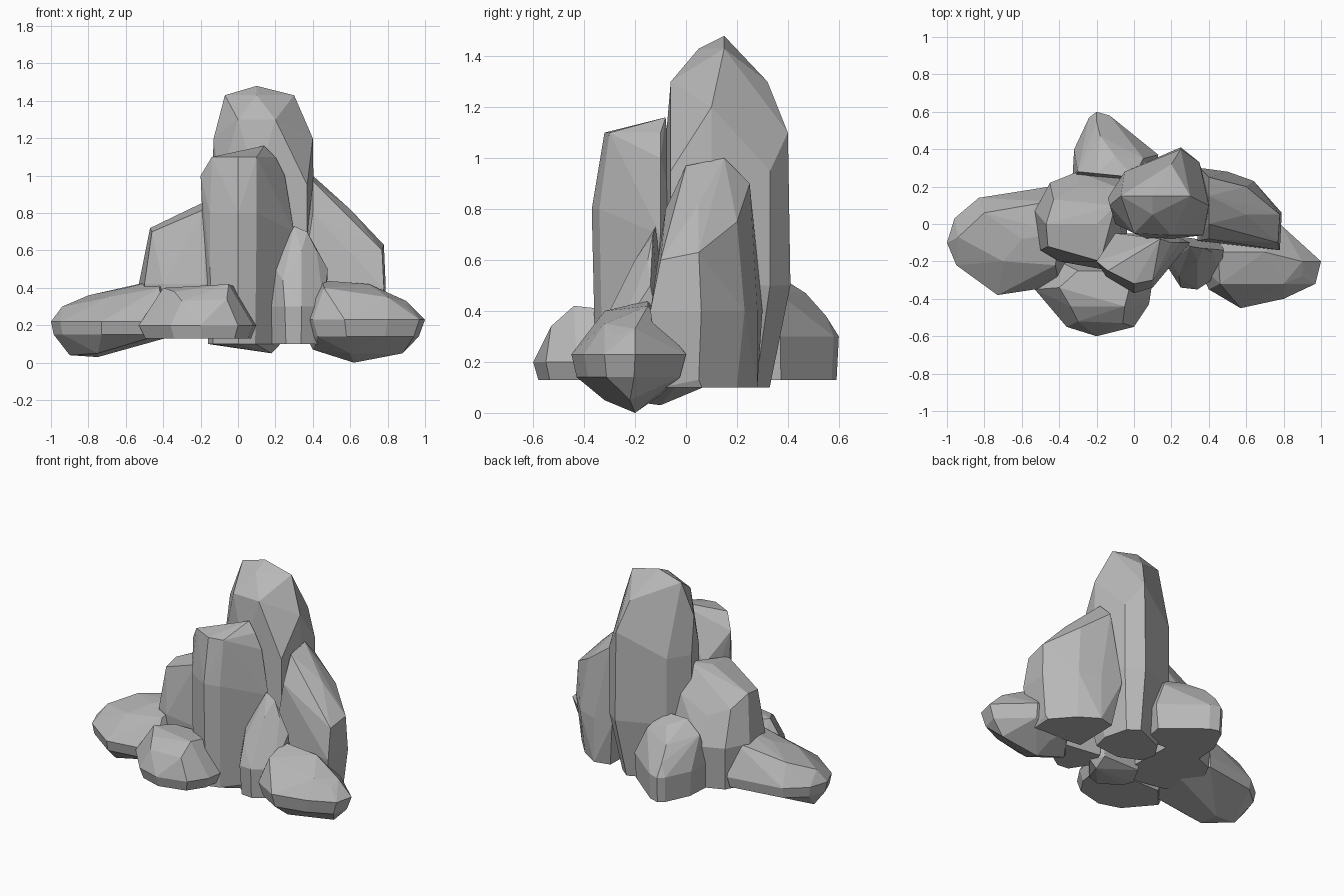
import bpy
import bmesh
import math
from mathutils import Vector

default_cube = bpy.data.objects.get("Cube")
if default_cube:
    bpy.data.objects.remove(default_cube, do_unlink=True)

# One plain stone colour
grey = .48
stone = bpy.data.materials.new("grey_stone")
stone.use_nodes = True
stone.diffuse_color = (grey, grey, grey, 1)
stone.node_tree.nodes["Principled BSDF"].inputs["Base Color"].default_value = stone.diffuse_color


def build_rock(name, outline, foot, belts, chips, taper=.9):
    """Faceted convex stone: a plan outline drawn in by taper at the foot height
    and full size at the belt heights, extended by a few chipped corner points,
    and wrapped in a convex hull."""
    centre = sum((Vector(point) for point in outline), Vector((0, 0))) / len(outline)
    mesh_builder = bmesh.new()
    for point in outline:
        low_corner = centre.lerp(Vector(point), taper)
        mesh_builder.verts.new((low_corner.x, low_corner.y, foot))
        for height in belts:
            mesh_builder.verts.new((*point, height))
    for corner in chips:
        mesh_builder.verts.new(corner)

    hull = bmesh.ops.convex_hull(mesh_builder, input=mesh_builder.verts)
    leftovers = set(hull["geom_interior"]) | set(hull["geom_unused"])
    loose = [item for item in leftovers if isinstance(item, bmesh.types.BMVert)]
    bmesh.ops.delete(mesh_builder, geom=loose, context="VERTS")

    # Merge nearly coplanar triangles into broad facets
    bmesh.ops.dissolve_limit(mesh_builder, angle_limit=math.radians(5),
                             verts=mesh_builder.verts, edges=mesh_builder.edges)
    bmesh.ops.recalc_face_normals(mesh_builder, faces=mesh_builder.faces)

    mesh = bpy.data.meshes.new(name)
    mesh_builder.to_mesh(mesh)
    mesh_builder.free()
    mesh.materials.append(stone)
    rock = bpy.data.objects.new(name, mesh)
    bpy.context.collection.objects.link(rock)
    return rock


# Tallest stone, narrow at the foot and blunt at the crown
build_rock(
    name="tall_stone",
    outline=[(-.14, .14), (-.05, .28), (.25, .41), (.35, .33),
             (.41, .1), (.37, -.06), (.1, -.09), (-.1, 0)],
    foot=.1, taper=.7, belts=[.5, .95],
    chips=[(-.13, .1, 1.2), (-.07, .15, 1.43), (.1, .15, 1.48), (.3, .15, 1.43),
           (.1, .05, 1.43), (.4, .1, 1.2), (.2, .32, 1.3), (.25, .4, 1.1),
           (0, -.05, 1.3), (.2, -.06, 1.3)])

# Upright pillar in front of the tall stone
build_rock(
    name="front_pillar",
    outline=[(-.18, -.2), (-.15, -.28), (0, -.37), (.1, -.34),
             (.25, -.15), (.2, -.05), (-.1, -.05)],
    foot=.1, belts=[.5, .8],
    chips=[(-.2, -.2, 1), (-.14, -.25, 1.1), (0, -.32, 1.1), (.1, -.3, 1.1),
           (.14, -.08, 1.16), (.2, -.1, 1.1), (.25, -.1, 1),
           (.3, -.1, .7), (.18, -.15, .05)])

# Sloping slab on the left side of the model
build_rock(
    name="left_slab",
    outline=[(.35, .3), (.5, .28), (.64, .23), (.79, .06),
             (.78, -.14), (.6, -.12), (.34, -.09)],
    foot=.1, taper=.8, belts=[.4],
    chips=[(.4, 0, .97), (.4, .15, 1), (.4, .25, .9), (.6, .05, .82),
           (.6, .2, .75), (.78, .05, .63), (.77, -.1, .6), (.4, -.08, .8),
           (.5, .28, .1), (.76, .05, .13), (.74, -.07, .16)])

# Small pointed stone leaning between the pillar and the slab
build_rock(
    name="leaning_stone",
    outline=[(.16, -.2), (.25, -.34), (.34, -.35), (.46, -.27), (.47, -.1), (.2, -.06)],
    foot=.1, belts=[.3],
    chips=[(.3, -.12, .73), (.37, -.13, .7), (.48, -.14, .5), (.23, -.13, .6),
           (.2, -.2, .5), (.24, -.28, .44), (.34, -.2, .6), (.42, -.15, .6)])

# Half-height block on the right side of the model
build_rock(
    name="right_block",
    outline=[(-.53, .07), (-.45, .22), (-.3, .28), (-.05, .26),
             (-.03, -.2), (-.18, -.24), (-.4, -.2), (-.5, -.14)],
    foot=.13, belts=[.42],
    chips=[(-.47, 0, .72), (-.46, -.12, .7), (-.43, .13, .65), (-.2, 0, .85),
           (-.1, .1, .88), (-.18, -.2, .82), (-.3, .2, .6), (-.1, .2, .7)])

# Low boulders around the base
build_rock(
    name="left_boulder",
    outline=[(1, -.2), (.97, -.32), (.8, -.4), (.57, -.45), (.4, -.35),
             (.33, -.2), (.5, 0), (.78, 0)],
    foot=.14, belts=[.23],
    chips=[(.62, -.2, 0), (.88, -.22, .05), (.4, -.2, .07), (.6, -.32, .05),
           (.6, -.1, .07), (.9, -.2, .33), (.9, -.28, .3), (.7, -.15, .42),
           (.45, -.15, .44), (.46, -.32, .4), (.8, -.32, .35)])

build_rock(
    name="front_boulder",
    outline=[(-.53, -.35), (-.36, -.55), (-.2, -.6), (0, -.55),
             (.08, -.43), (.1, -.3), (-.1, -.2), (-.4, -.2)],
    foot=.13, belts=[.2],
    chips=[(-.4, -.34, .4), (-.34, -.44, .38), (-.05, -.44, .42), (-.3, -.25, .4),
           (0, -.25, .4), (-.3, -.52, .33), (-.06, -.53, .34)])

build_rock(
    name="right_boulder",
    outline=[(-1, -.1), (-.96, .03), (-.83, .14), (-.45, .2),
             (-.3, 0), (-.4, -.33), (-.73, -.38), (-.95, -.22)],
    foot=.15, taper=.95, belts=[.22],
    chips=[(-.9, -.1, .04), (-.75, -.1, .03), (-.75, -.25, .05),
           (-.94, -.07, .3), (-.8, .06, .36), (-.45, .12, .43), (-.4, -.05, .45),
           (-.6, -.08, .4), (-.7, -.2, .35), (-.42, -.22, .4)])

build_rock(
    name="back_boulder",
    outline=[(-.33, .23), (-.32, .4), (-.24, .57), (-.2, .6),
             (-.13, .58), (.13, .37), (.1, .2)],
    foot=.13, taper=.95, belts=[.3],
    chips=[(-.2, .27, .58), (-.1, .36, .54), (-.18, .47, .47), (-.2, .55, .38),
           (-.3, .28, .5), (.05, .35, .48), (0, .25, .57)])
